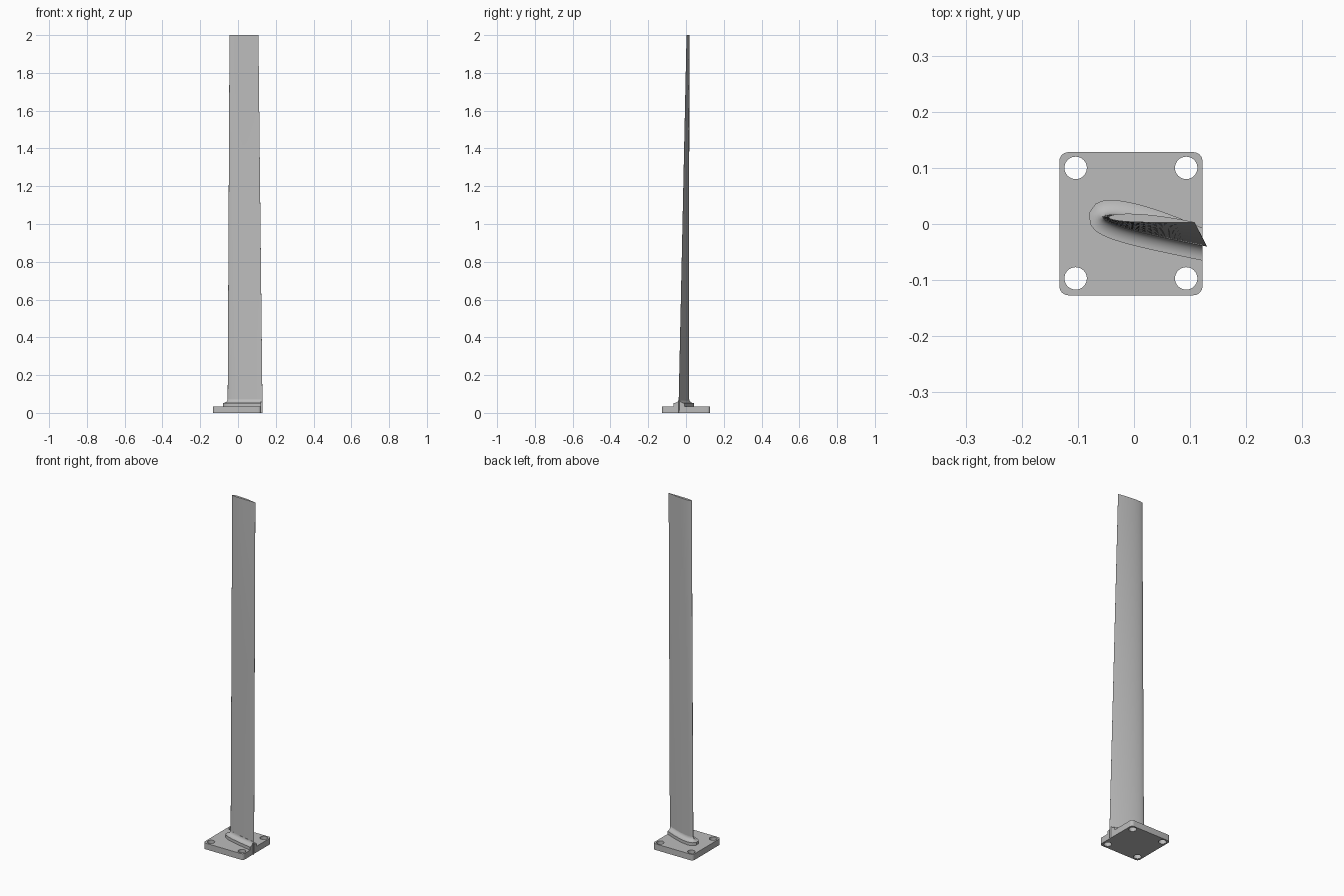
import bpy, bmesh, math
from mathutils import Vector

cube = bpy.data.objects.get("Cube")
if cube:
    bpy.data.objects.remove(cube, do_unlink=True)

metal = bpy.data.materials.new("light grey metal")
metal.use_nodes = True
GREY = (0.5, 0.5, 0.5, 1)
metal.diffuse_color = GREY
metal.node_tree.nodes["Principled BSDF"].inputs["Base Color"].default_value = GREY

PLATE_TOP = 0.035
PLATE_MIN, PLATE_MAX = Vector((-0.133, -0.127)), Vector((0.122, 0.128))
ROOT = (Vector((-0.055, 0.013)), Vector((0.13, -0.04)))   # leading and trailing edge
TIP = (Vector((-0.045, 0.012)), Vector((0.108, 0.003)))


def airfoil(lead, trail, thick, camber, steps=24):
    """Section from the trailing edge, over the back, round the nose, along the front."""
    chord = trail - lead
    side = Vector((-chord.y, chord.x))
    back, front = [], []
    for i in range(steps + 1):
        t = (1 - math.cos(math.pi * i / steps)) / 2
        half = 5 * thick * (0.2969 * math.sqrt(t) - 0.126 * t - 0.3516 * t**2
                            + 0.2843 * t**3 - 0.1015 * t**4)
        bend = 4 * camber * t * (1 - t)
        back.append(lead + chord * t + side * (bend + half))
        front.append(lead + chord * t + side * (bend - half))
    return back[::-1] + front[1:]


def grow(points, dist):
    """Offset a section outwards and run it on past the trailing edge."""
    out = []
    for i, p in enumerate(points):
        d = points[min(i + 1, len(points) - 1)] - points[max(i - 1, 0)]
        out.append(p + Vector((d.y, -d.x)).normalized() * dist)
    run = (ROOT[1] - ROOT[0]).normalized() * 0.03
    return [out[0] + run] + out + [out[-1] + run]


def loft(name, sections, clip_x=None):
    bm = bmesh.new()
    rings = [[bm.verts.new((p.x, p.y, z)) for p in pts] for z, pts in sections]
    n = len(rings[0])
    for low, high in zip(rings, rings[1:]):
        for i in range(n):
            j = (i + 1) % n
            bm.faces.new((low[i], low[j], high[j], high[i]))
    bm.faces.new(rings[0][::-1])
    bm.faces.new(rings[-1])
    if clip_x is not None:
        geom = bm.verts[:] + bm.edges[:] + bm.faces[:]
        bmesh.ops.bisect_plane(bm, geom=geom, plane_co=(clip_x, 0, 0),
                               plane_no=(1, 0, 0), clear_outer=True)
        bmesh.ops.holes_fill(bm, edges=[e for e in bm.edges if e.is_boundary])
    bmesh.ops.recalc_face_normals(bm, faces=bm.faces)
    mesh = bpy.data.meshes.new(name)
    bm.to_mesh(mesh)
    bm.free()
    obj = bpy.data.objects.new(name, mesh)
    bpy.context.collection.objects.link(obj)
    finish(obj)


def finish(obj):
    bpy.ops.object.select_all(action="DESELECT")
    obj.select_set(True)
    bpy.context.view_layer.objects.active = obj
    if obj.type == "CURVE":
        bpy.ops.object.convert(target="MESH")
        obj = bpy.context.object
    obj.data.materials.clear()
    obj.data.materials.append(metal)
    bpy.ops.object.shade_smooth_by_angle(angle=math.radians(35))


def arc(cx, cy, r, start, sweep, steps):
    return [(cx + r * math.cos(start + sweep * i / steps),
             cy + r * math.sin(start + sweep * i / steps)) for i in range(steps + 1)]


# Base plate: rounded square with four bolt holes
curve = bpy.data.curves.new("base_plate", "CURVE")
curve.dimensions = "2D"
curve.fill_mode = "BOTH"
curve.extrude = PLATE_TOP / 2
R = 0.016
lo, hi = PLATE_MIN + Vector((R, R)), PLATE_MAX - Vector((R, R))
corners = [(hi.x, hi.y), (lo.x, hi.y), (lo.x, lo.y), (hi.x, lo.y)]
outlines = [[p for k, (x, y) in enumerate(corners)
             for p in arc(x, y, R, k * math.pi / 2, math.pi / 2, 8)]]
for x in (-0.104, 0.093):
    for y in (-0.097, 0.1):
        outlines.append(arc(x, y, 0.02, 0, math.tau, 32)[:-1])
for pts in outlines:
    spline = curve.splines.new("POLY")
    spline.points.add(len(pts) - 1)
    for sp, (x, y) in zip(spline.points, pts):
        sp.co = (x, y, 0, 1)
    spline.use_cyclic_u = True
plate = bpy.data.objects.new("base_plate", curve)
plate.location.z = PLATE_TOP / 2
bpy.context.collection.objects.link(plate)
finish(plate)

# Blade: tapered, twisted loft from root to tip
root = airfoil(*ROOT, 0.11, 0.012)
tip = airfoil(*TIP, 0.095, 0.012)
STATIONS = 16
loft("blade", [(2 * k / STATIONS, [a.lerp(b, k / STATIONS) for a, b in zip(root, tip)])
               for k in range(STATIONS + 1)])

# Collar: upright step, then a hollow fillet up into the blade
STEP, WIDTH, RISE = 0.052, 0.026, 0.022
levels = [(PLATE_TOP - 0.005, WIDTH), (STEP, WIDTH)]
for k in range(1, 9):
    a = math.pi / 2 * k / 8
    levels.append((STEP + RISE * (1 - math.cos(a)), WIDTH * (1 - math.sin(a))))
loft("collar_fillet", [(z, grow(root, w)) for z, w in levels], clip_x=PLATE_MAX.x)
